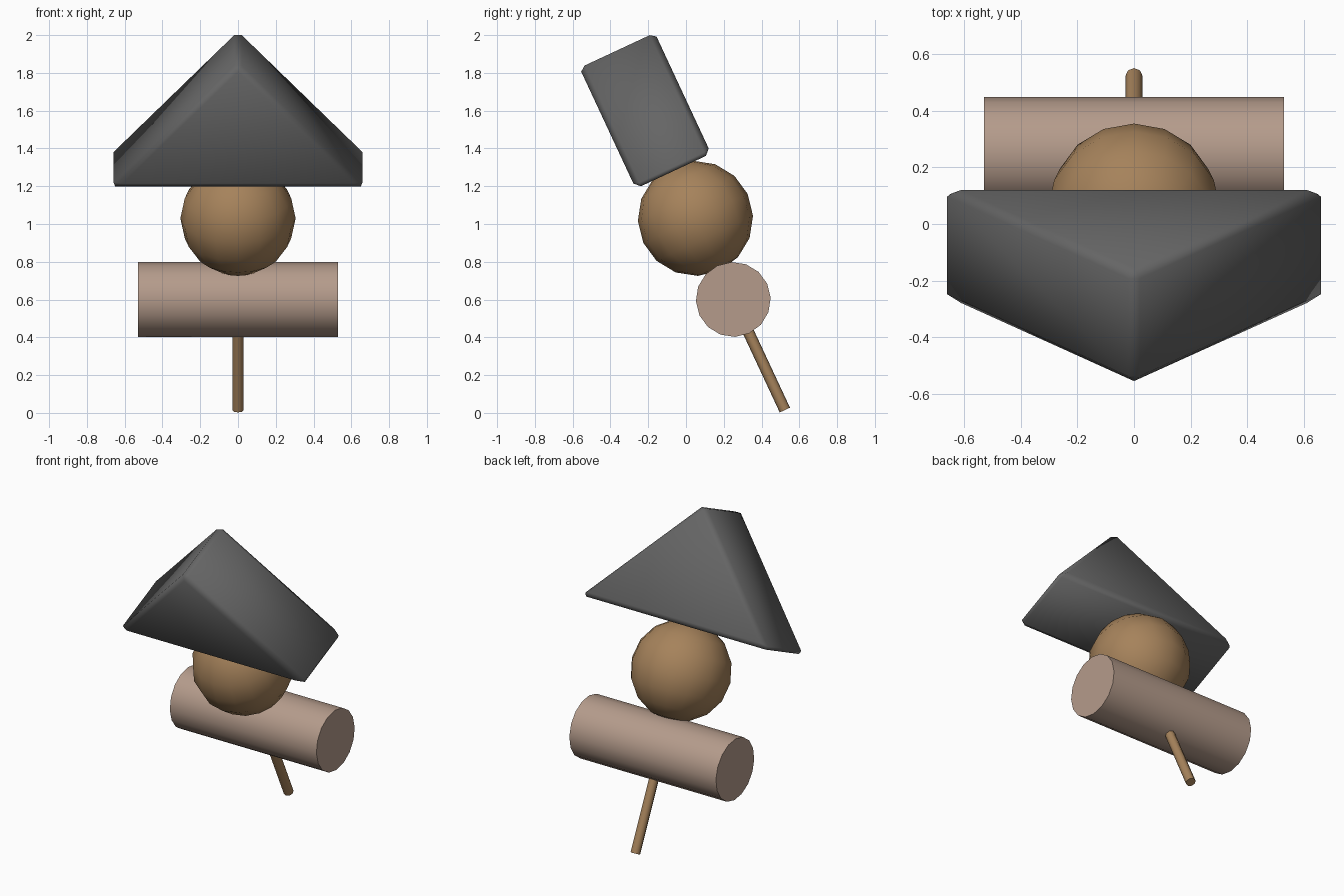
import bpy, bmesh, math
from mathutils import Matrix

if "Cube" in bpy.data.objects:
    bpy.data.objects.remove(bpy.data.objects["Cube"])

# Every part sits on one axis leaning forward through the ball centre
LEAN = Matrix.Translation((0, 0.05, 1.03)) @ Matrix.Rotation(math.radians(25), 4, 'X')


def material(name, colour):
    m = bpy.data.materials.new(name)
    m.diffuse_color = (*colour, 1)
    m.use_nodes = True
    m.node_tree.nodes["Principled BSDF"].inputs["Base Color"].default_value = m.diffuse_color
    return m


def finish(name, bm, mat, angle=None):
    bmesh.ops.recalc_face_normals(bm, faces=bm.faces)
    bm.transform(LEAN)
    me = bpy.data.meshes.new(name)
    bm.to_mesh(me)
    bm.free()
    me.materials.append(mat)
    ob = bpy.data.objects.new(name, me)
    bpy.context.collection.objects.link(ob)
    bpy.ops.object.select_all(action='DESELECT')
    ob.select_set(True)
    bpy.context.view_layer.objects.active = ob
    if angle is None:
        bpy.ops.object.shade_smooth()
    else:
        bpy.ops.object.shade_smooth_by_angle(angle=math.radians(angle))
    return ob


def cylinder(name, radius, length, sides, matrix, mat):
    bm = bmesh.new()
    bmesh.ops.create_cone(bm, cap_ends=True, segments=sides, radius1=radius,
                          radius2=radius, depth=length, matrix=matrix)
    return finish(name, bm, mat, 50)


wood = material("brown wood", (0.38, 0.225, 0.105))
pale = material("pale pinkish wood", (0.46, 0.33, 0.26))
grey = material("dark grey", (0.13, 0.13, 0.13))

# Ball in the middle
bm = bmesh.new()
bmesh.ops.create_uvsphere(bm, u_segments=16, v_segments=8, radius=0.305)
finish("ball", bm, wood)

# Crosswise log
cylinder("log", 0.198, 1.06, 16,
         Matrix.Translation((0, 0, -0.474)) @ Matrix.Rotation(math.pi / 2, 4, 'Y'), pale)

# Thin stick below the log, starting inside it
top, bottom = -0.6, -1.12
cylinder("stick", 0.03, top - bottom, 8,
         Matrix.Translation((0, 0, (top + bottom) / 2)), wood)

# Triangular block on top with chamfered edges
bm = bmesh.new()
profile = [(-0.68, 0.276), (0.68, 0.276), (0, 1.003)]
face = bm.faces.new([bm.verts.new((x, -0.22, z)) for x, z in profile])
ext = bmesh.ops.extrude_face_region(bm, geom=[face], use_keep_orig=True)
bmesh.ops.translate(bm, vec=(0, 0.44, 0),
                    verts=[v for v in ext["geom"] if isinstance(v, bmesh.types.BMVert)])
bmesh.ops.recalc_face_normals(bm, faces=bm.faces)
bmesh.ops.bevel(bm, geom=bm.edges[:], offset=0.03, segments=1, profile=0.5,
                affect='EDGES', clamp_overlap=True)
finish("triangle_block", bm, grey)
